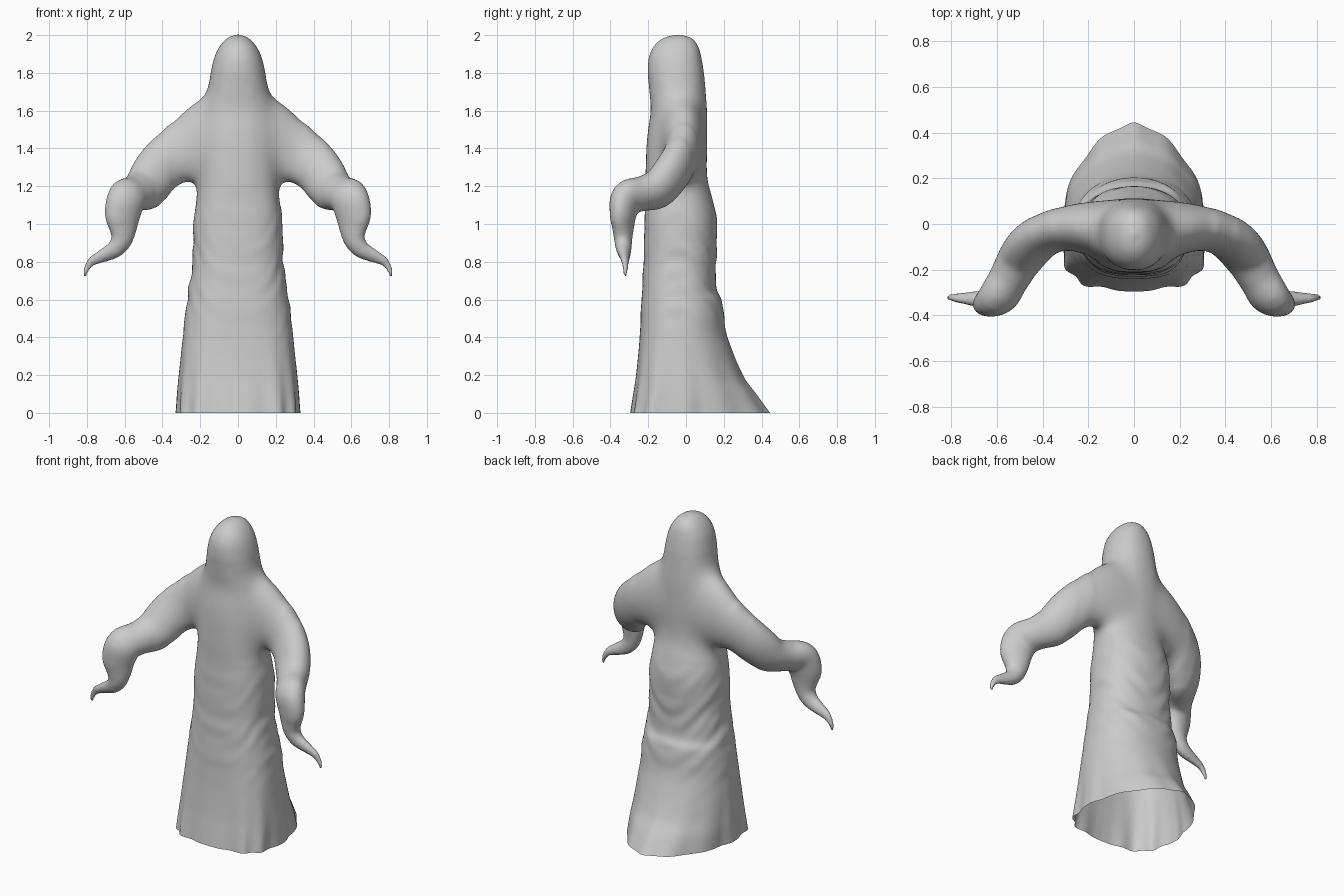
import bpy, bmesh, math
from mathutils import Vector

cube = bpy.data.objects.get("Cube")
if cube:
    bpy.data.objects.remove(cube, do_unlink=True)

cloth = bpy.data.materials.new("pale grey cloth")
cloth.use_nodes = True
GREY = (0.6, 0.6, 0.6, 1)
cloth.diffuse_color = GREY
cloth.node_tree.nodes["Principled BSDF"].inputs["Base Color"].default_value = GREY


def spline(rows, steps):
    """Catmull-Rom interpolation through rows of numbers."""
    out = []
    for i in range(len(rows) - 1):
        a, b, c, d = (rows[min(max(i + k, 0), len(rows) - 1)] for k in (-1, 0, 1, 2))
        for s in range(steps):
            t = s / steps
            out.append([q + t / 2 * (r - p + t * (2 * p - 5 * q + 4 * r - e + t * (3 * (q - r) + e - p)))
                        for p, q, r, e in zip(a, b, c, d)])
    return out + [list(rows[-1])]


def loft(bm, rings):
    """Skin closed rings of points and cap both ends."""
    loops = [[bm.verts.new(p) for p in ring] for ring in rings]
    n = len(loops[0])
    for lo, hi in zip(loops, loops[1:]):
        for i in range(n):
            j = (i + 1) % n
            bm.faces.new((lo[i], lo[j], hi[j], hi[i]))
    bm.faces.new(loops[0][::-1])
    bm.faces.new(loops[-1])


def bump(v, mid, width):
    return math.exp(-((v - mid) / width) ** 2)


def power(v, e):
    return math.copysign(abs(v) ** e, v)


def soften(bm, verts, rounds):
    for step in range(rounds):
        bmesh.ops.smooth_vert(bm, verts=verts, factor=.5, use_axis_x=True, use_axis_y=True, use_axis_z=True)


# Robe and hood: height, half width, front y, back y, middle y
ROBE = [(-.06, .327, -.295, .48, 0), (0, .322, -.288, .44, 0), (.1, .318, -.275, .37, 0),
        (.2, .311, -.262, .30, -.01), (.4, .292, -.245, .22, -.03), (.52, .28, -.24, .2, -.03),
        (.6, .268, -.235, .19, -.03), (.66, .26, -.232, .16, -.03), (.8, .24, -.225, .16, -.03),
        (1, .236, -.22, .165, -.03), (1.12, .222, -.215, .145, -.03), (1.25, .212, -.215, .112, -.04),
        (1.45, .205, -.207, .114, -.04), (1.6, .195, -.187, .112, -.04), (1.68, .176, -.193, .107, -.045),
        (1.75, .154, -.2, .102, -.05), (1.82, .141, -.203, .092, -.05), (1.89, .123, -.195, .08, -.05),
        (1.945, .094, -.168, .063, -.05), (1.985, .056, -.12, .03, -.045), (2.003, .012, -.055, -.03, -.042)]


def robe_ring(z, w, front, back, mid, n=96):
    low = min(max(1 - z / .5, 0), 1)
    chest = min(max((1.75 - z) / .4, 0), 1)
    ring = []
    for i in range(n):
        a = math.tau * i / n
        c, s = math.cos(a), math.sin(a)
        e = 2 / (2.2 - .5 * low) if s > 0 else 2 / (2.15 + .4 * chest + .8 * low)
        # hem flutes, then hanging drapes that sag across the back
        r = 1 + .028 * low ** 2 * math.cos(12 * (a - math.pi / 2)) * (1 if s < .3 else .5)
        sag = z - .24 * c * c + .05 * c
        drape = math.sin(38 * sag + math.sin(5 * a)) + .6 * math.sin(61 * sag - 3 * c + 1)
        r += (.015 if s > -.2 else .007) * drape * bump(z, .8, .3)
        depth = back - mid if s > 0 else mid - front
        ring.append((w * r * power(c, e), mid + depth * r * power(s, e), z))
    return ring


# Sleeve and trailing wisp: centre x, y, z, then sideways and upright radius
SLEEVE = [(.03, -.03, 1.44, .14, .26), (.16, -.02, 1.42, .125, .25), (.26, -.015, 1.39, .105, .19),
          (.35, -.03, 1.345, .093, .15), (.43, -.075, 1.27, .095, .135), (.49, -.145, 1.19, .092, .12),
          (.545, -.235, 1.16, .085, .098), (.59, -.315, 1.135, .08, .104), (.61, -.333, 1.05, .066, .1),
          (.609, -.333, .98, .054, .08), (.615, -.333, .92, .047, .06), (.65, -.33, .868, .04, .048),
          (.715, -.326, .832, .028, .037), (.772, -.323, .802, .019, .026),
          (.802, -.321, .76, .013, .016), (.813, -.32, .715, .008, .008)]


def sleeve_rings(side, n=28):
    rows = spline(SLEEVE, 5)
    pts = [Vector(r[:3]) for r in rows]
    across, last, rings = Vector((0, 1, 0)), Vector((1, 0, 0)), []
    for i, row in enumerate(rows):
        tan = (pts[min(i + 1, len(pts) - 1)] - pts[max(i - 1, 0)]).normalized()
        across = last.rotation_difference(tan) @ across
        last, up = tan, tan.cross(across)
        ring = []
        for k in range(n):
            a = math.tau * k / n
            p = pts[i] + across * row[3] * math.cos(a) + up * row[4] * math.sin(a)
            ring.append((p.x * side, p.y, p.z))
        rings.append(ring)
    return rings


bm = bmesh.new()
loft(bm, [robe_ring(*row) for row in spline(ROBE, 6)])
for side in (1, -1):
    loft(bm, sleeve_rings(side))
bmesh.ops.recalc_face_normals(bm, faces=bm.faces)
mesh = bpy.data.meshes.new("hooded_robe")
bm.to_mesh(mesh)
bm.free()
robe = bpy.data.objects.new("hooded_robe", mesh)
bpy.context.collection.objects.link(robe)
bpy.context.view_layer.objects.active = robe
robe.select_set(True)

# Fuse the sleeves into the robe as one cloth
fuse = robe.modifiers.new("fuse", "REMESH")
fuse.mode = "VOXEL"
fuse.voxel_size = .011
bpy.ops.object.modifier_apply(modifier="fuse")

# Soften the joins, sparing the thin wisps, and open the hem
bm = bmesh.new()
bm.from_mesh(robe.data)
soften(bm, [v for v in bm.verts if abs(v.co.x) < .45 and 1.1 < v.co.z < 1.78], 30)
soften(bm, [v for v in bm.verts if .08 < abs(v.co.x) < .36 and 1.15 < v.co.z < 1.74], 60)
soften(bm, [v for v in bm.verts if abs(v.co.x) < .7 and v.co.z > .9], 4)
soften(bm, bm.verts, 2)
bmesh.ops.bisect_plane(bm, geom=bm.verts[:] + bm.edges[:] + bm.faces[:], plane_co=(0, 0, 0),
                       plane_no=(0, 0, 1), clear_inner=True)
bm.to_mesh(robe.data)
bm.free()
robe.data.materials.clear()
robe.data.materials.append(cloth)
bpy.ops.object.shade_smooth()
